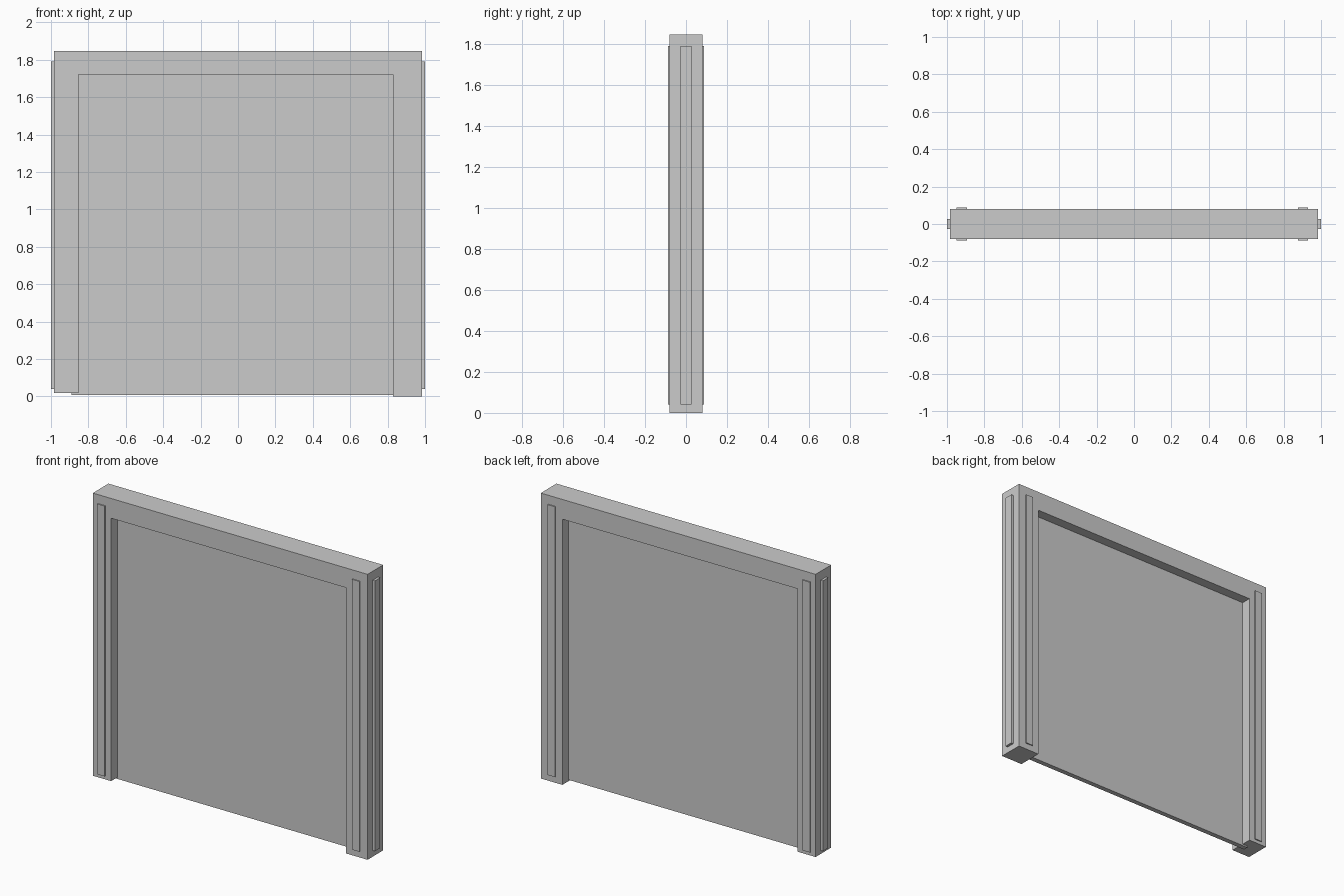
import bpy, bmesh

if "Cube" in bpy.data.objects:
    bpy.data.objects.remove(bpy.data.objects["Cube"])


def extrude_profile(name, pts, depth):
    """Extrude an x-z outline symmetrically along y."""
    bm = bmesh.new()
    face = bm.faces.new([bm.verts.new((x, -depth / 2, z)) for x, z in pts])
    new = bmesh.ops.extrude_face_region(bm, geom=[face])["geom"]
    bmesh.ops.translate(bm, vec=(0, depth, 0),
                        verts=[v for v in new if isinstance(v, bmesh.types.BMVert)])
    bmesh.ops.recalc_face_normals(bm, faces=bm.faces)
    mesh = bpy.data.meshes.new(name)
    bm.to_mesh(mesh)
    bm.free()
    obj = bpy.data.objects.new(name, mesh)
    bpy.context.collection.objects.link(obj)
    return obj


def box(name, x0, x1, y0, y1, z0, z1):
    obj = extrude_profile(name, [(x0, z0), (x1, z0), (x1, z1), (x0, z1)], y1 - y0)
    obj.location.y = (y0 + y1) / 2
    return obj


# Door frame: two posts (left slightly shorter) and header in one piece
extrude_profile("door_frame", [
    (-0.984, 0.018), (-0.853, 0.018), (-0.853, 1.72), (0.83, 1.72),
    (0.83, 0.0), (0.984, 0.0), (0.984, 1.848), (-0.984, 1.848)], 0.16)

# Thin panel filling the opening, tucked into the frame
box("door_panel", -0.89, 0.87, -0.016, 0.016, 0.008, 1.76)

# Raised trim strips on the faces and outer edges of each post
Z0, Z1 = 0.04, 1.79
for side, s, cx in (("left", -1, -0.921), ("right", 1, 0.904)):
    xs = sorted((s * 0.97, s * 1.0))
    box(side + "_edge_strip", *xs, -0.027, 0.027, Z0, Z1)
    for face, t in (("front", -1), ("back", 1)):
        ys = sorted((t * 0.07, t * 0.087))
        box(f"{side}_{face}_strip", cx - 0.027, cx + 0.027, *ys, Z0, Z1)
